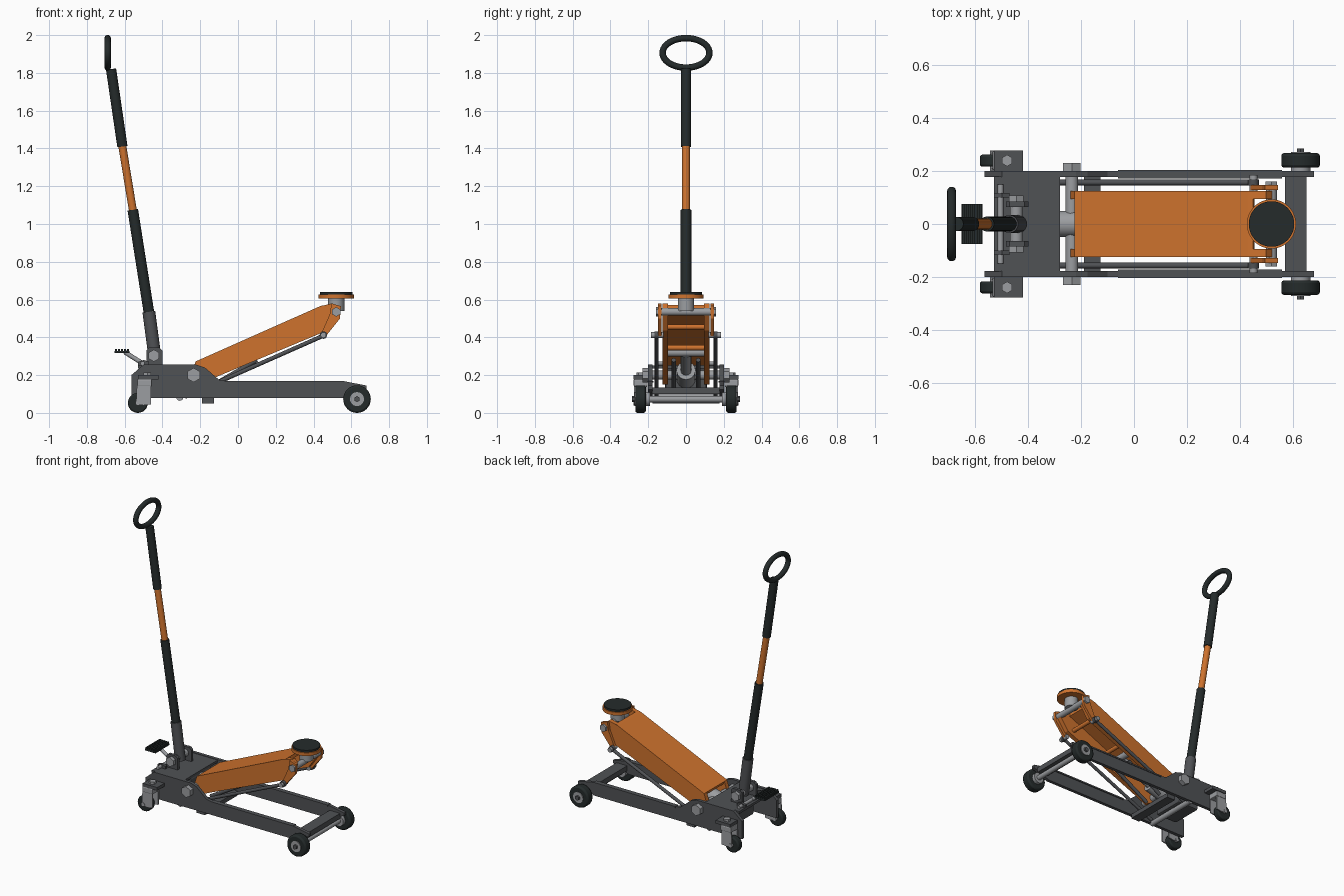
import bpy, bmesh, math
from mathutils import Vector, Matrix

if "Cube" in bpy.data.objects:
    bpy.data.objects.remove(bpy.data.objects["Cube"])


def mat(name, rgb):
    m = bpy.data.materials.new(name)
    m.diffuse_color = (*rgb, 1)
    m.use_nodes = True
    m.node_tree.nodes["Principled BSDF"].inputs["Base Color"].default_value = m.diffuse_color
    return m


GREY = mat("dark grey paint", (0.08, 0.084, 0.091))
ORANGE = mat("orange paint", (0.62, 0.17, 0.027))
BLACK = mat("black rubber", (0.018, 0.024, 0.024))
STEEL = mat("light steel", (0.33, 0.34, 0.355))


def finish(bm, name, m, bevel=0, smooth=False):
    bmesh.ops.recalc_face_normals(bm, faces=bm.faces)
    me = bpy.data.meshes.new(name)
    bm.to_mesh(me)
    bm.free()
    ob = bpy.data.objects.new(name, me)
    bpy.context.collection.objects.link(ob)
    me.materials.append(m)
    if bevel:
        mod = ob.modifiers.new("bevel", "BEVEL")
        mod.width, mod.segments, mod.limit_method = bevel, 2, "ANGLE"
    if smooth:
        bpy.ops.object.select_all(action="DESELECT")
        ob.select_set(True)
        bpy.context.view_layer.objects.active = ob
        bpy.ops.object.shade_smooth_by_angle(angle=math.radians(35))
    return ob


def box(name, m, x, y, z, bevel=0):
    bm = bmesh.new()
    bmesh.ops.create_cube(bm, size=1)
    for v in bm.verts:
        v.co = [(r[0] + r[1]) / 2 + c * (r[1] - r[0]) for r, c in zip((x, y, z), v.co)]
    return finish(bm, name, m, bevel)


def rod(name, m, a, b, r, sides=24, bevel=0, r2=None):
    a, b = Vector(a), Vector(b)
    d = b - a
    bm = bmesh.new()
    bmesh.ops.create_cone(bm, cap_ends=True, segments=sides, radius1=r,
                          radius2=r if r2 is None else r2, depth=d.length)
    rot = Vector((0, 0, 1)).rotation_difference(d).to_matrix().to_4x4()
    bm.transform(Matrix.Translation((a + b) / 2) @ rot)
    return finish(bm, name, m, bevel, sides > 8)


def plate(name, m, pts, y0, y1):
    """Side profile in x, z pulled along y."""
    bm = bmesh.new()
    f = bm.faces.new([bm.verts.new((x, y0, z)) for x, z in pts])
    ext = bmesh.ops.extrude_face_region(bm, geom=[f])
    bmesh.ops.translate(bm, vec=(0, y1 - y0, 0),
                        verts=[v for v in ext["geom"] if isinstance(v, bmesh.types.BMVert)])
    return finish(bm, name, m)


def cross(name, m, x, z, y0, y1, r, sides=24, bevel=0):
    return rod(name, m, (x, y0, z), (x, y1, z), r, sides, bevel)


SIDE = [(-.565, .078), (-.565, .2), (-.5, .255), (-.22, .255), (-.175, .24), (-.1, .175),
        (-.06, .168), (.56, .168), (.68, .145), (.68, .125), (.56, .078)]
ARM = [(-.255, .18), (-.225, .272), (.43, .563), (.5, .58), (.54, .535), (.47, .435),
       (-.12, .188), (-.2, .15)]
LINK = [(.438, .415), (.46, .4), (.54, .5), (.545, .565), (.495, .58), (.485, .52)]

for s in (-1, 1):
    # Chassis sides with a thin top flange
    plate("chassis_side", GREY, SIDE, s * .178, s * .2)
    box("chassis_flange", GREY, (-.06, .56), sorted((s * .172, s * .204)), (.16, .17))
    # Front wheels
    cross("front_wheel", BLACK, .63, .073, s * .213, s * .268, .073, 32, .01)
    cross("front_hub", STEEL, .63, .073, s * .19, s * .273, .037)
    cross("front_axle_nut", GREY, .63, .073, s * .273, s * .285, .016, 6)
    # Rear casters
    box("caster_bracket", GREY, (-.53, -.42), sorted((s * .2, s * .278)), (.178, .2))
    rod("caster_bolt", STEEL, (-.48, s * .24, .15), (-.48, s * .24, .215), .022, 6)
    box("caster_crown", STEEL, (-.535, -.455), sorted((s * .203, s * .277)), (.14, .178), .006)
    for y in (.207, .27):
        plate("caster_fork", STEEL, [(-.535, .15), (-.46, .15), (-.46, .045), (-.5, .04), (-.54, .045)],
              s * (y - .004), s * (y + .004))
    cross("caster_wheel", BLACK, -.53, .053, s * .217, s * .262, .053, 28, .008)
    cross("caster_axle", STEEL, -.53, .053, s * .2, s * .278, .014, 12)
    # Lift arm sides, head links, pivots
    plate("arm_side", ORANGE, ARM, s * .095, s * .125)
    plate("head_link", ORANGE, LINK, s * .129, s * .147)
    cross("link_pin", STEEL, .452, .412, s * .12, s * .185, .015, 16)
    cross("arm_pivot_nut", STEEL, -.235, .2, s * .2, s * .23, .038, 6)
    rod("stay_rod", GREY, (-.28, s * .157, .085), (.455, s * .157, .41), .011, 12)
    cross("stay_eye", GREY, .452, .412, s * .146, s * .168, .02, 16)
    cross("head_rod_nut", STEEL, .52, .535, s * .147, s * .16, .025, 6)
    rod("return_spring", GREY, (-.16, s * .065, .13), (.1, s * .065, .28), .012, 12)
    # Handle yoke ears
    plate("yoke_ear", GREY, [(-.485, .25), (-.485, .33), (-.47, .345), (-.415, .345), (-.4, .33), (-.4, .25)],
          s * .065, s * .085)
    cross("yoke_bolt", STEEL, -.445, .303, s * .085, s * .107, .032, 6)
    plate("pedal_rod_ear", GREY, [(-.53, .24), (-.53, .27), (-.5, .28), (-.47, .27), (-.47, .24)],
          s * .1, s * .118)

# Chassis cross members
box("rear_cover", GREY, (-.53, -.28), (-.18, .18), (.235, .252))
box("power_unit", GREY, (-.44, -.28), (-.11, .11), (.1, .236), .01)
box("floor_plate", GREY, (-.19, -.127), (-.178, .178), (.05, .08))
box("front_cross_bar", GREY, (.572, .652), (-.18, .18), (.1, .135))
cross("front_axle", STEEL, .63, .073, -.2, .2, .017)
cross("lower_tie_rod", STEEL, -.308, .082, -.19, .19, .018, 16)
cross("arm_pivot_rod", STEEL, -.235, .2, -.21, .21, .024)

# Lift arm top skin and inner bars
plate("arm_top", ORANGE, [(-.225, .272), (.43, .563), (.45, .57), (.455, .548), (-.215, .25)], -.122, .122)
cross("arm_inner_bar", ORANGE, .42, .455, -.096, .096, .014, 16)
cross("arm_inner_bar", ORANGE, .2, .345, -.096, .096, .014, 16)

# Hydraulic ram
rod("ram_body", STEEL, (-.34, 0, .165), (-.13, 0, .225), .05)
rod("ram_piston", STEEL, (-.13, 0, .225), (.12, 0, .32), .028)
cross("ram_pin", STEEL, .12, .32, -.094, .094, .022)

# Lifting saddle
cross("head_rod", STEEL, .52, .535, -.15, .15, .02)
rod("saddle_post", STEEL, (.52, 0, .54), (.52, 0, .607), .043)
rod("saddle_rim", ORANGE, (.52, 0, .605), (.52, 0, .627), .093, 48)
rod("saddle_pad", BLACK, (.52, 0, .62), (.52, 0, .641), .086, 48)

# Handle: socket, grips and inner tube along one leaning line
H = [(-.438, 0, .28), (-.472, 0, .535), (-.557, 0, 1.075), (-.612, 0, 1.41), (-.672, 0, 1.82)]
rod("handle_socket", GREY, H[0], H[1], .034)
rod("lower_grip", BLACK, H[1], H[2], .028)
rod("handle_tube", ORANGE, H[2], H[3], .021)
rod("upper_grip", BLACK, H[3], H[4], .027)
cross("yoke_rod", STEEL, -.445, .303, -.085, .085, .024)

# Oval hand ring
bm = bmesh.new()
N, K = 48, 12
rings = []
for i in range(N):
    a = 2 * math.pi * i / N
    n = Vector((0, math.cos(a) / .124, math.sin(a) / .078)).normalized()
    c = Vector((-.69, .124 * math.cos(a), 1.906 + .078 * math.sin(a)))
    rings.append([bm.verts.new(c + .017 * (n * math.cos(t) + Vector((math.sin(t), 0, 0))))
                  for t in (2 * math.pi * k / K for k in range(K))])
for i in range(N):
    p, q = rings[i], rings[(i + 1) % N]
    for k in range(K):
        bm.faces.new((p[k], p[(k + 1) % K], q[(k + 1) % K], q[k]))
finish(bm, "hand_ring", BLACK, smooth=True)

# Foot pedal with ribs
cross("pedal_rod", STEEL, -.505, .262, -.15, .15, .011, 16)
rod("pedal_arm", STEEL, (-.505, 0, .262), (-.6, 0, .322), .012, 12)
box("pedal_plate", BLACK, (-.653, -.574), (-.076, .076), (.316, .327))
for i in range(5):
    x = -.65 + i * .0158
    box("pedal_rib", BLACK, (x, x + .01), (-.076, .076), (.325, .338))
